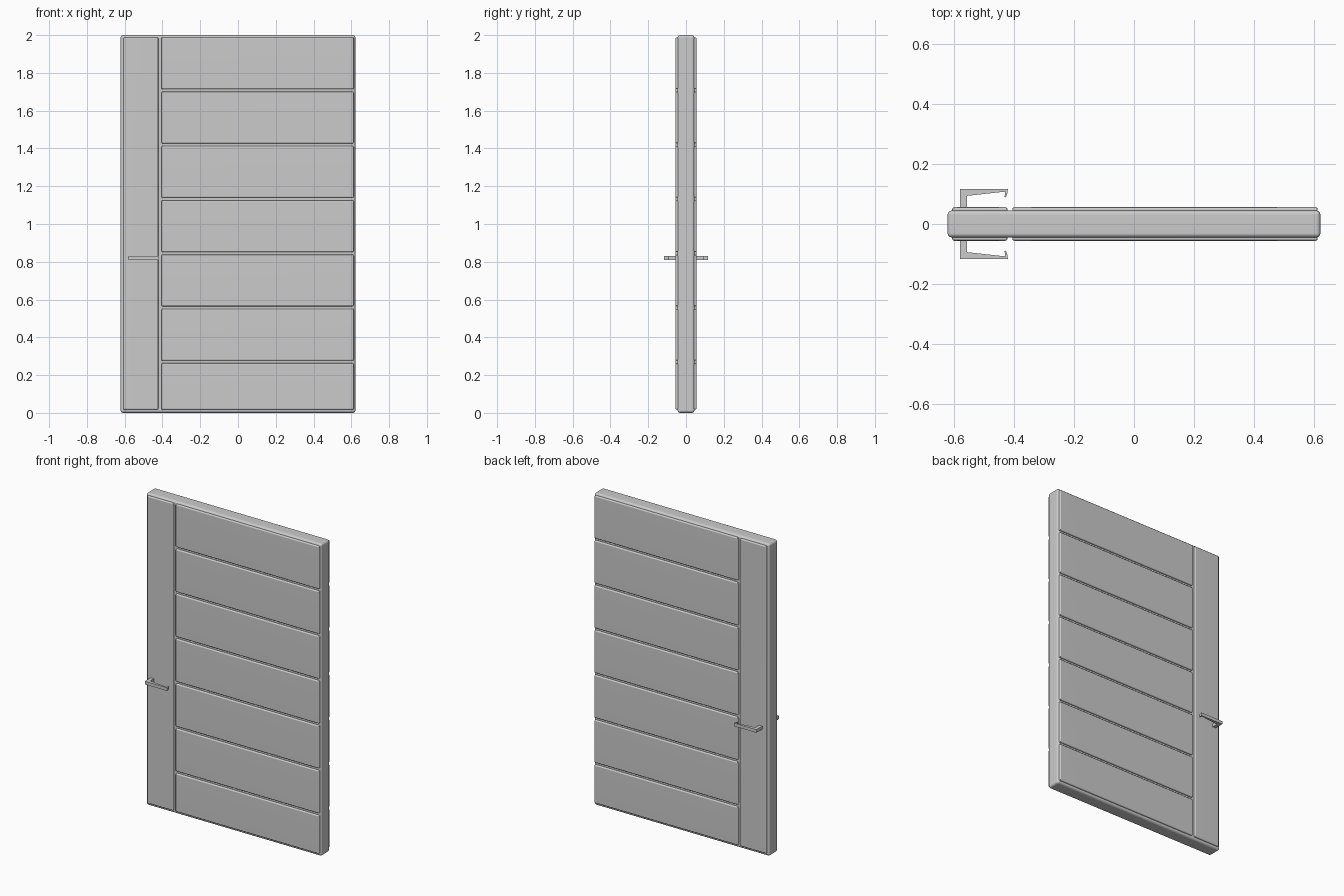
import bpy
import bmesh
from mathutils import Vector

if "Cube" in bpy.data.objects:
    bpy.data.objects.remove(bpy.data.objects["Cube"])


def finish(name, bm, mirror=False, smooth=True):
    bmesh.ops.recalc_face_normals(bm, faces=bm.faces)
    mesh = bpy.data.meshes.new(name)
    bm.to_mesh(mesh)
    bm.free()
    obj = bpy.data.objects.new(name, mesh)
    bpy.context.collection.objects.link(obj)
    if smooth:
        bpy.ops.object.select_all(action='DESELECT')
        obj.select_set(True)
        bpy.context.view_layer.objects.active = obj
        bpy.ops.object.shade_smooth_by_angle(angle=0.8)
    if mirror:
        # same part on the other face of the door
        mod = obj.modifiers.new("both_sides", 'MIRROR')
        mod.use_axis = (False, True, False)
    if smooth:
        obj.modifiers.new("weighted", 'WEIGHTED_NORMAL').keep_sharp = True
    return obj


def rounded_box(name, lo, hi, radius, segments, mirror=False):
    lo, hi = Vector(lo), Vector(hi)
    bm = bmesh.new()
    bmesh.ops.create_cube(bm, size=1)
    for v in bm.verts:
        v.co = (lo + hi) / 2 + v.co * (hi - lo)
    bmesh.ops.bevel(bm, geom=bm.edges[:], offset=radius, segments=segments,
                    profile=0.5, affect='EDGES')
    return finish(name, bm, mirror)


# Door slab
rounded_box("door_slab", (-0.622, -0.045, 0), (0.622, 0.045, 2), 0.014, 3)

# Raised boards on both faces: one upright stile and seven horizontal boards
FRONT, INSIDE = -0.056, -0.03
rounded_box("lock_stile", (-0.607, FRONT, 0.017), (-0.422, INSIDE, 1.988),
            0.007, 2, mirror=True)
PITCH = 0.2875
for i in range(7):
    top = 1.988 - PITCH * (6 - i)
    bottom = 0.017 if i == 0 else top - 0.274
    rounded_box(f"board_{i + 1}", (-0.406, FRONT, bottom),
                (0.613, INSIDE, top), 0.007, 2, mirror=True)

# Lever handle: profile in plan, with a tapered grip and a small hooked tip
PROFILE = [(-0.58, -0.04), (-0.58, -0.116), (-0.421, -0.116), (-0.422, -0.104),
           (-0.427, -0.089), (-0.432, -0.090), (-0.429, -0.108),
           (-0.557, -0.094), (-0.557, -0.04)]
bm = bmesh.new()
face = bm.faces.new([bm.verts.new((x, y, 0.810)) for x, y in PROFILE])
ext = bmesh.ops.extrude_face_region(bm, geom=[face])
bmesh.ops.translate(bm, vec=(0, 0, 0.02),
                    verts=[g for g in ext["geom"] if isinstance(g, bmesh.types.BMVert)])
finish("lever_handle", bm, mirror=True, smooth=False)
